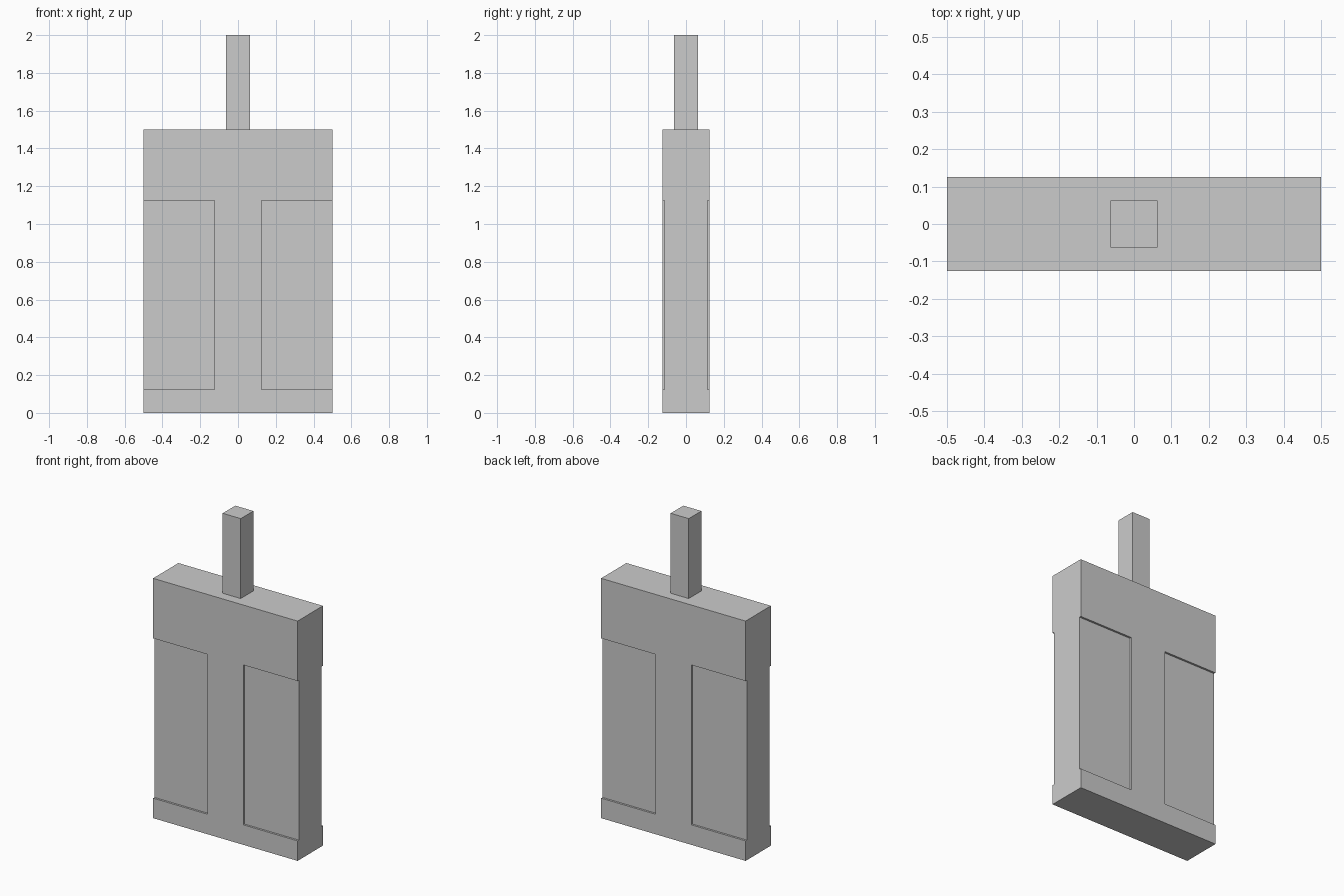
import bpy

if "Cube" in bpy.data.objects:
    bpy.data.objects.remove(bpy.data.objects["Cube"])

grey = bpy.data.materials.new("light_grey")
grey.diffuse_color = (0.6, 0.6, 0.6, 1)
grey.use_nodes = True
grey.node_tree.nodes["Principled BSDF"].inputs["Base Color"].default_value = grey.diffuse_color


def box(name, lo, hi):
    """Axis-aligned box between two corners."""
    bpy.ops.mesh.primitive_cube_add(size=1)
    ob = bpy.context.object
    ob.name = ob.data.name = name
    for v in ob.data.vertices:
        v.co = [(a + b) / 2 + c * (b - a) for a, b, c in zip(lo, hi, v.co)]
    ob.data.materials.append(grey)
    return ob


# Slab body
body = box("body", (-0.5, -0.125, 0), (0.5, 0.125, 1.5))

# Shallow side panels recessed on front and back, open at the outer edges
for sx in (-1, 1):
    for sy in (-1, 1):
        xs = sorted((sx * 0.125, sx * 0.6))
        ys = sorted((sy * 0.1125, sy * 0.2))
        cutter = box("panel_cutter", (xs[0], ys[0], 0.125), (xs[1], ys[1], 1.125))
        mod = body.modifiers.new("panel_recess", 'BOOLEAN')
        mod.operation = 'DIFFERENCE'
        mod.solver = 'EXACT'
        mod.object = cutter
        bpy.context.view_layer.objects.active = body
        bpy.ops.object.modifier_apply(modifier=mod.name)
        bpy.data.objects.remove(cutter)

# Square handle post on top
box("handle", (-0.0625, -0.0625, 1.5), (0.0625, 0.0625, 2.0))
